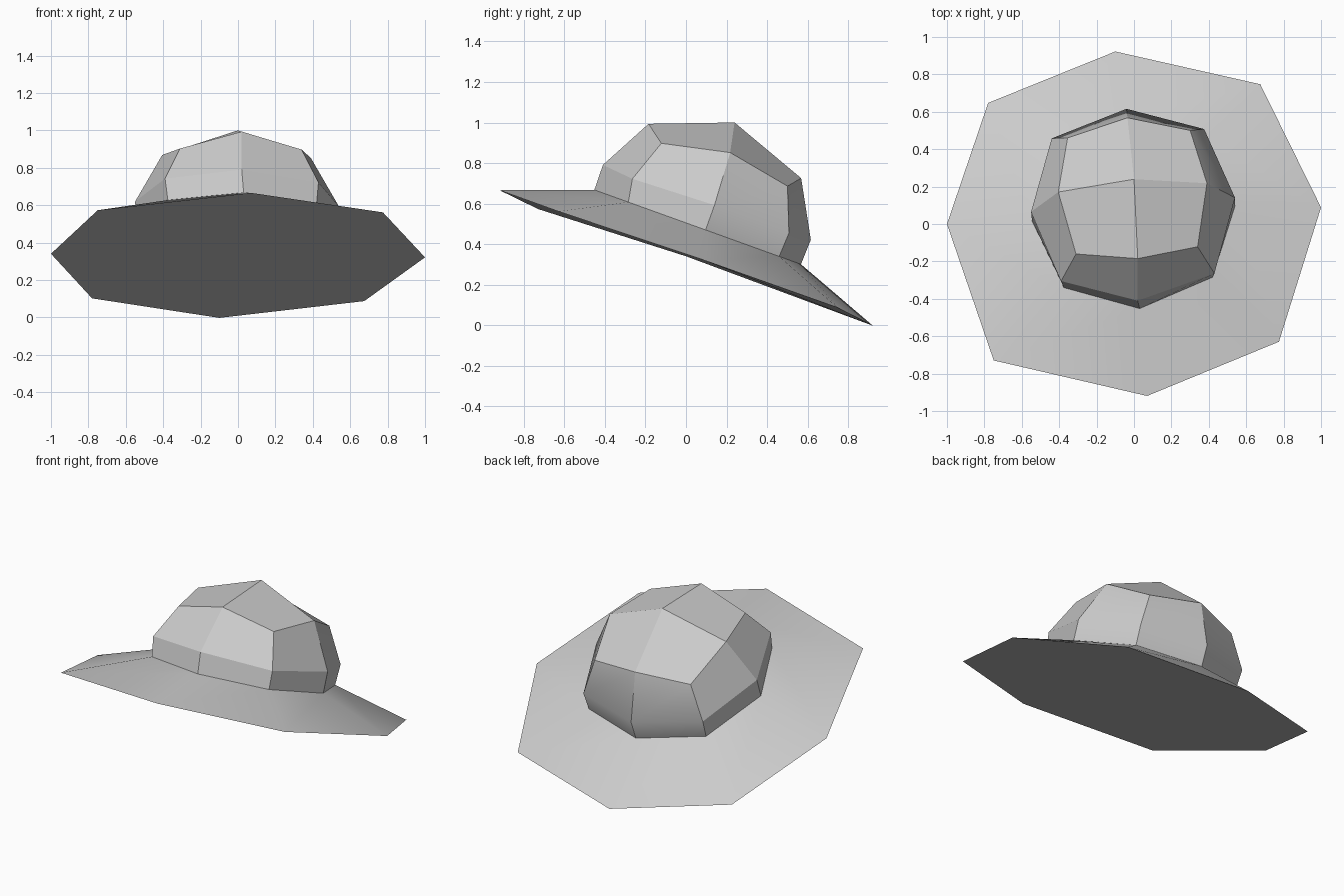
import bpy, bmesh, math
from mathutils import Matrix

if "Cube" in bpy.data.objects:
    bpy.data.objects.remove(bpy.data.objects["Cube"])

# tilt of the whole hat about x, and height of the brim centre
TILT = Matrix.Translation((0, 0, 0.335)) @ Matrix.Rotation(-math.atan(0.36), 4, 'X')

# hand-shaped octagons in the hat's own plane: (x, y, height), from the right
# side counter-clockwise, so every second point is a diagonal corner
BRIM = [(1.0, .088, .017), (.675, .787, .02), (-.10, .982, -.005), (-.78, .688, 0),
        (-1.0, -.002, .005), (-.75, -.767, -.023), (.07, -.977, 0), (.775, -.669, 0)]
BASE = [(.54, .045, .16), (.37, .431, .16), (-.04, .545, .16), (-.43, .378, .16),
        (-.545, -.04, .16), (-.375, -.419, .16), (.03, -.538, .16), (.42, -.36, .16)]
BULGE = [(.54, .045, .29), (.375, .437, .285), (-.04, .55, .29), (-.44, .384, .285),
         (-.55, -.035, .29), (-.39, -.425, .28), (.02, -.54, .29), (.43, -.38, .275)]
TOP = [(.39, .03, .56), (.30, .352, .50), (-.035, .402, .56), (-.355, .313, .49),
       (-.405, -.02, .56), (-.31, -.343, .48), (.02, -.397, .557), (.34, -.305, .488)]


def make_part(name, rings, top_apex=None, cap_bottom=False):
    """Loft matching rings; optionally close the top with quads to an apex."""
    bm = bmesh.new()
    loops = [[bm.verts.new(p) for p in ring] for ring in rings]
    n = len(loops[0])
    for lo, hi in zip(loops, loops[1:]):
        for i in range(n):
            j = (i + 1) % n
            bm.faces.new((lo[i], lo[j], hi[j], hi[i]))
    if top_apex is not None:
        apex, last = bm.verts.new((0, 0, top_apex)), loops[-1]
        for i in range(0, n, 2):
            bm.faces.new((last[i], last[i + 1], last[(i + 2) % n], apex))
    if cap_bottom:
        bm.faces.new(loops[0][::-1])
    bm.transform(TILT)
    mesh = bpy.data.meshes.new(name)
    bm.to_mesh(mesh)
    bm.free()
    obj = bpy.data.objects.new(name, mesh)
    bpy.context.collection.objects.link(obj)
    bpy.ops.object.select_all(action='DESELECT')
    obj.select_set(True)
    bpy.context.view_layer.objects.active = obj
    bpy.ops.object.shade_smooth_by_angle(angle=math.radians(30))
    return obj


# sloping brim with a flat underside
make_part("brim", [BRIM, BASE], cap_bottom=True)
# boxy rounded crown with a low domed top
make_part("crown", [BASE, BULGE, TOP], top_apex=0.707)
